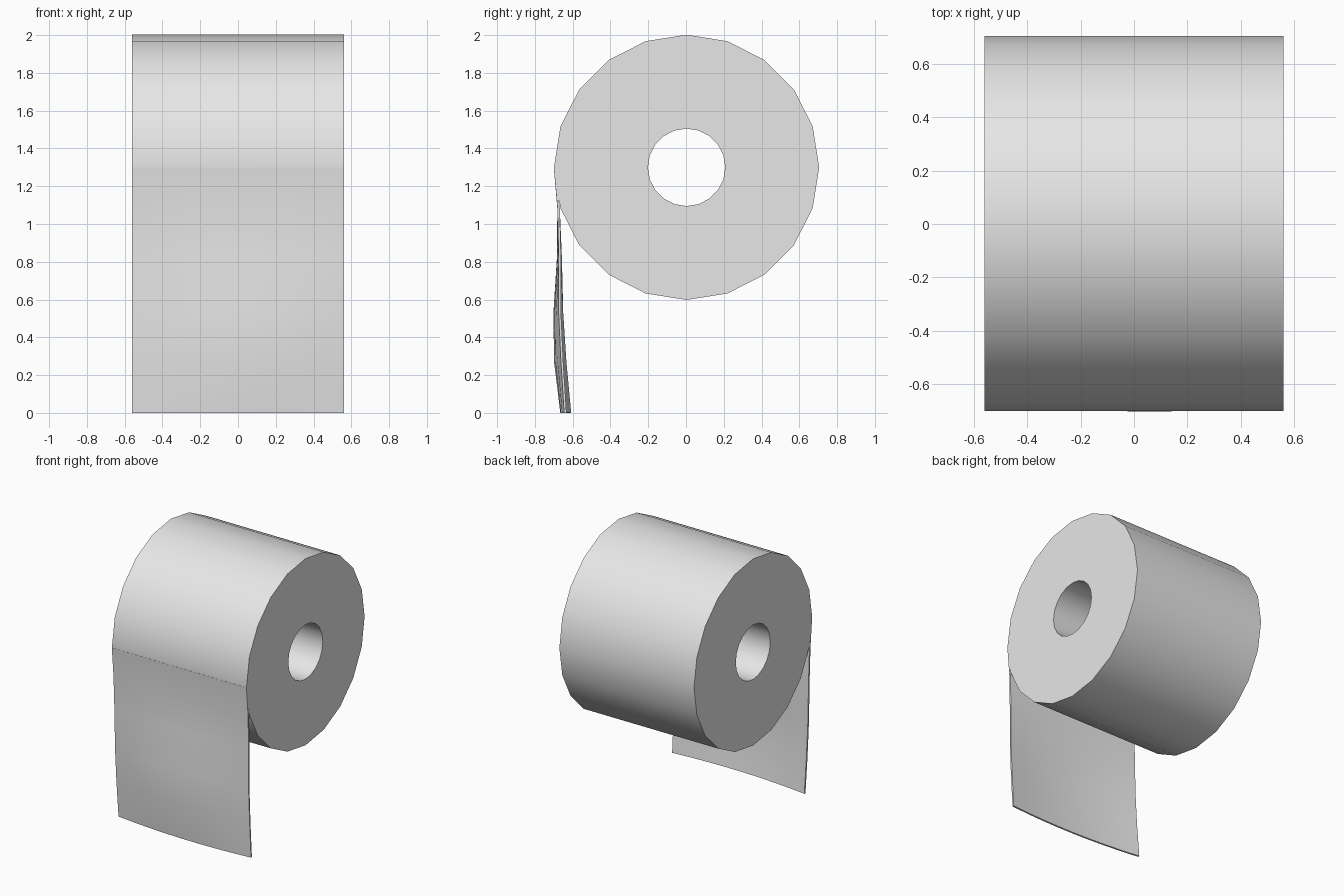
import bpy
import bmesh
import math
from mathutils import Matrix

cube = bpy.data.objects.get("Cube")
if cube:
    bpy.data.objects.remove(cube, do_unlink=True)

HALF_W, R_OUT, R_IN = 0.56, 0.702, 0.205
CENTRE_Y, CENTRE_Z = 0.003, 1.3
SIDES = 20

paper = bpy.data.materials.new("paper_white")
paper.use_nodes = True
colour = (0.8, 0.8, 0.8, 1)
paper.diffuse_color = colour
paper.node_tree.nodes["Principled BSDF"].inputs["Base Color"].default_value = colour


def make_object(name, bm):
    mesh = bpy.data.meshes.new(name)
    bm.to_mesh(mesh)
    bm.free()
    mesh.materials.append(paper)
    obj = bpy.data.objects.new(name, mesh)
    bpy.context.collection.objects.link(obj)
    bpy.ops.object.select_all(action='DESELECT')
    obj.select_set(True)
    bpy.context.view_layer.objects.active = obj
    return obj


# Roll: a rectangular section spun around the x axis
bm = bmesh.new()
section = [(-HALF_W, R_IN), (HALF_W, R_IN), (HALF_W, R_OUT), (-HALF_W, R_OUT)]
verts = [bm.verts.new((x, 0, r)) for x, r in section]
edges = [bm.edges.new((verts[i], verts[(i + 1) % 4])) for i in range(4)]
bmesh.ops.spin(bm, geom=verts + edges, cent=(0, 0, 0), axis=(1, 0, 0),
               angle=math.tau, steps=SIDES, use_merge=True)
bmesh.ops.remove_doubles(bm, verts=bm.verts, dist=0.0005)
bmesh.ops.recalc_face_normals(bm, faces=bm.faces)
bm.transform(Matrix.Translation((0, CENTRE_Y, CENTRE_Z)))
make_object("paper_roll", bm)
bpy.ops.object.shade_smooth_by_angle(angle=math.radians(30))

# Hanging sheet: rows of (height, y at right edge, y at left edge, forward bulge)
rows = [
    (0.0, -0.620, -0.645, 0.032),
    (0.27, -0.645, -0.662, 0.045),
    (0.53, -0.662, -0.674, 0.034),
    (0.82, -0.669, -0.674, 0.012),
    (1.08, -0.680, -0.680, 0.001),
    (1.3, -0.700, -0.700, 0.0),
]
COLS = 8
bm = bmesh.new()
grid = []
for z, y_right, y_left, bulge in rows:
    line = []
    for i in range(COLS + 1):
        t = i / COLS
        y = y_right + (y_left - y_right) * t - bulge * 4 * t * (1 - t)
        line.append(bm.verts.new((HALF_W * (2 * t - 1), y, z)))
    grid.append(line)
for low, high in zip(grid, grid[1:]):
    for i in range(COLS):
        bm.faces.new((low[i], low[i + 1], high[i + 1], high[i]))
sheet = make_object("hanging_sheet", bm)
solid = sheet.modifiers.new("thickness", 'SOLIDIFY')
solid.thickness = 0.012
solid.offset = -1
bpy.ops.object.modifier_apply(modifier=solid.name)
bpy.ops.object.shade_smooth_by_angle(angle=math.radians(30))
